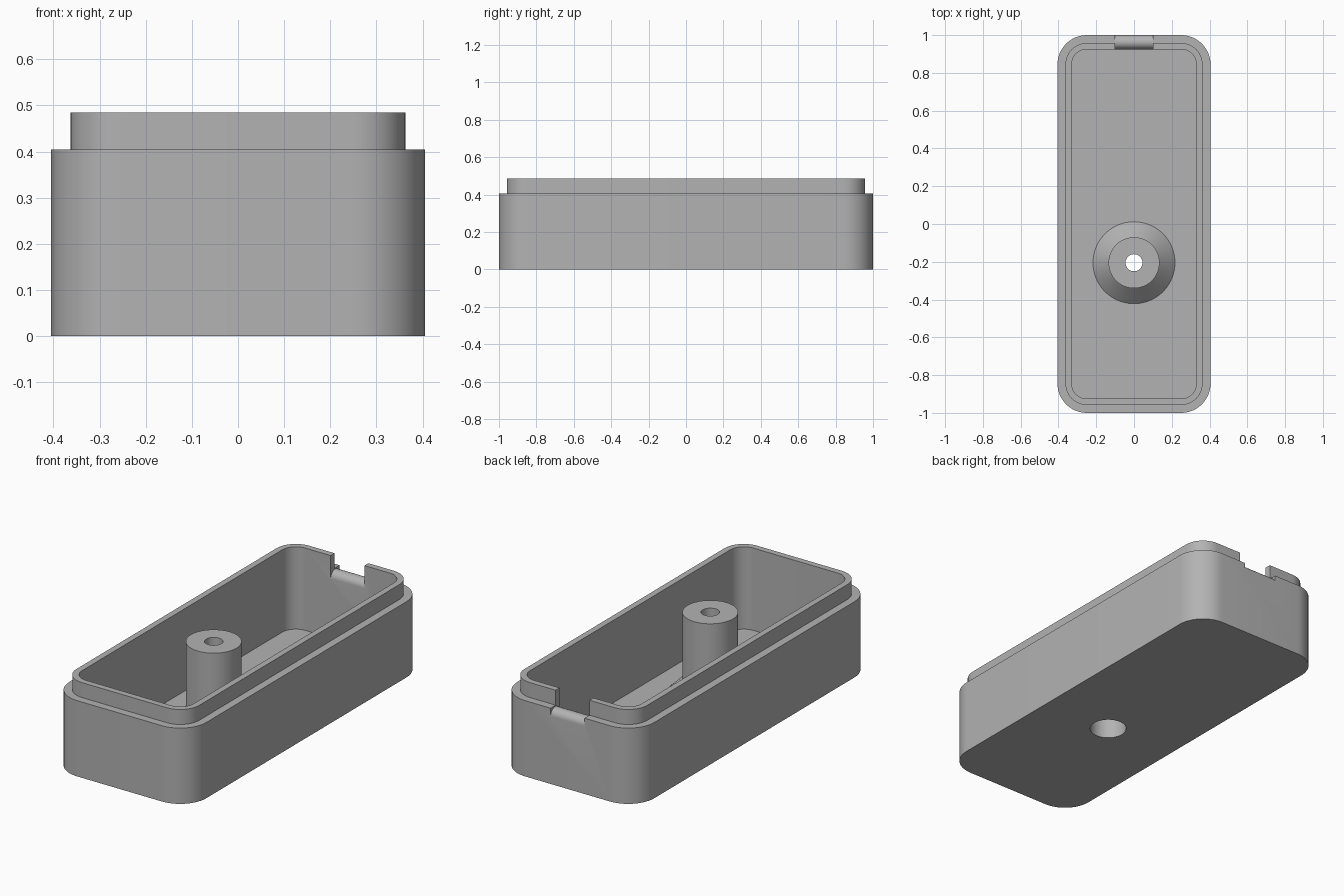
import bpy, bmesh
from math import sin, cos, pi

cube = bpy.data.objects.get("Cube")
if cube:
    bpy.data.objects.remove(cube)

HALF_X, HALF_Y, CORNER = 0.405, 1.0, 0.155
RIM_Z, LIP_Z, FLOOR_Z = 0.405, 0.485, 0.045
LIP, WALL = 0.042, 0.075          # insets of the lip and the inner wall
BOSS_Y = -0.205

grey = bpy.data.materials.new("grey plastic")
grey.use_nodes = True
grey.diffuse_color = (0.45, 0.45, 0.45, 1)
grey.node_tree.nodes["Principled BSDF"].inputs["Base Color"].default_value = (0.45, 0.45, 0.45, 1)


def rounded_rect(inset, z, steps=12):
    r = CORNER - inset
    ring = []
    for q, (sx, sy) in enumerate([(1, 1), (-1, 1), (-1, -1), (1, -1)]):
        for i in range(steps + 1):
            a = (q + i / steps) * pi / 2
            ring.append((sx * (HALF_X - CORNER) + r * cos(a),
                         sy * (HALF_Y - CORNER) + r * sin(a), z))
    return ring


def circle(r, z, n=64):
    return [(r * cos(2 * pi * i / n), BOSS_Y + r * sin(2 * pi * i / n), z) for i in range(n)]


def loft(name, rings):
    """Closed solid through a series of matching rings, capped at both ends."""
    bm = bmesh.new()
    loops = [[bm.verts.new(p) for p in ring] for ring in rings]
    n = len(loops[0])
    for a, b in zip(loops, loops[1:]):
        for i in range(n):
            j = (i + 1) % n
            bm.faces.new((a[i], a[j], b[j], b[i]))
    bm.faces.new(loops[0])
    bm.faces.new(loops[-1])
    bmesh.ops.recalc_face_normals(bm, faces=bm.faces)
    mesh = bpy.data.meshes.new(name)
    bm.to_mesh(mesh)
    bm.free()
    mesh.materials.append(grey)
    obj = bpy.data.objects.new(name, mesh)
    bpy.context.collection.objects.link(obj)
    return obj


def combine(target, tool, operation):
    mod = target.modifiers.new(tool.name, 'BOOLEAN')
    mod.operation, mod.solver, mod.object = operation, 'EXACT', tool
    bpy.context.view_layer.objects.active = target
    bpy.ops.object.modifier_apply(modifier=mod.name)
    bpy.data.objects.remove(tool)


# Open tray with a stepped lip around the rim
tray = loft("tray", [rounded_rect(i, z) for i, z in [
    (0, 0), (0, RIM_Z), (LIP, RIM_Z), (LIP, LIP_Z), (WALL, LIP_Z), (WALL, FLOOR_Z)]])

# Screw post with a flared foot
post = loft("screw_post", [circle(r, z) for r, z in [
    (0.217, 0.02), (0.217, FLOOR_Z), (0.135, 0.127), (0.135, LIP_Z)]])
combine(tray, post, 'UNION')

# Stepped screw bore, wide from below
bore = loft("screw_bore", [circle(r, z) for r, z in [
    (0.092, -0.1), (0.092, 0.4), (0.045, 0.4), (0.045, 0.6)]])
combine(tray, bore, 'DIFFERENCE')

# Notch in the back wall that leaves a rounded sill
sill_z, sill_r, sill_y = 0.362, WALL / 2, HALF_Y - WALL / 2
profile = [(sill_y - sill_r * cos(pi * i / 16), sill_z + sill_r * sin(pi * i / 16)) for i in range(17)]
profile += [(1.1, sill_z), (1.1, 0.6), (0.85, 0.6), (0.85, sill_z)]
notch = loft("notch_cutter", [[(x, y, z) for y, z in profile] for x in (-0.1, 0.1)])
combine(tray, notch, 'DIFFERENCE')

# Smooth the rounded faces, keep the edges crisp
bpy.ops.object.select_all(action='DESELECT')
tray.select_set(True)
bpy.context.view_layer.objects.active = tray
bpy.ops.object.shade_smooth_by_angle(angle=pi / 6)
